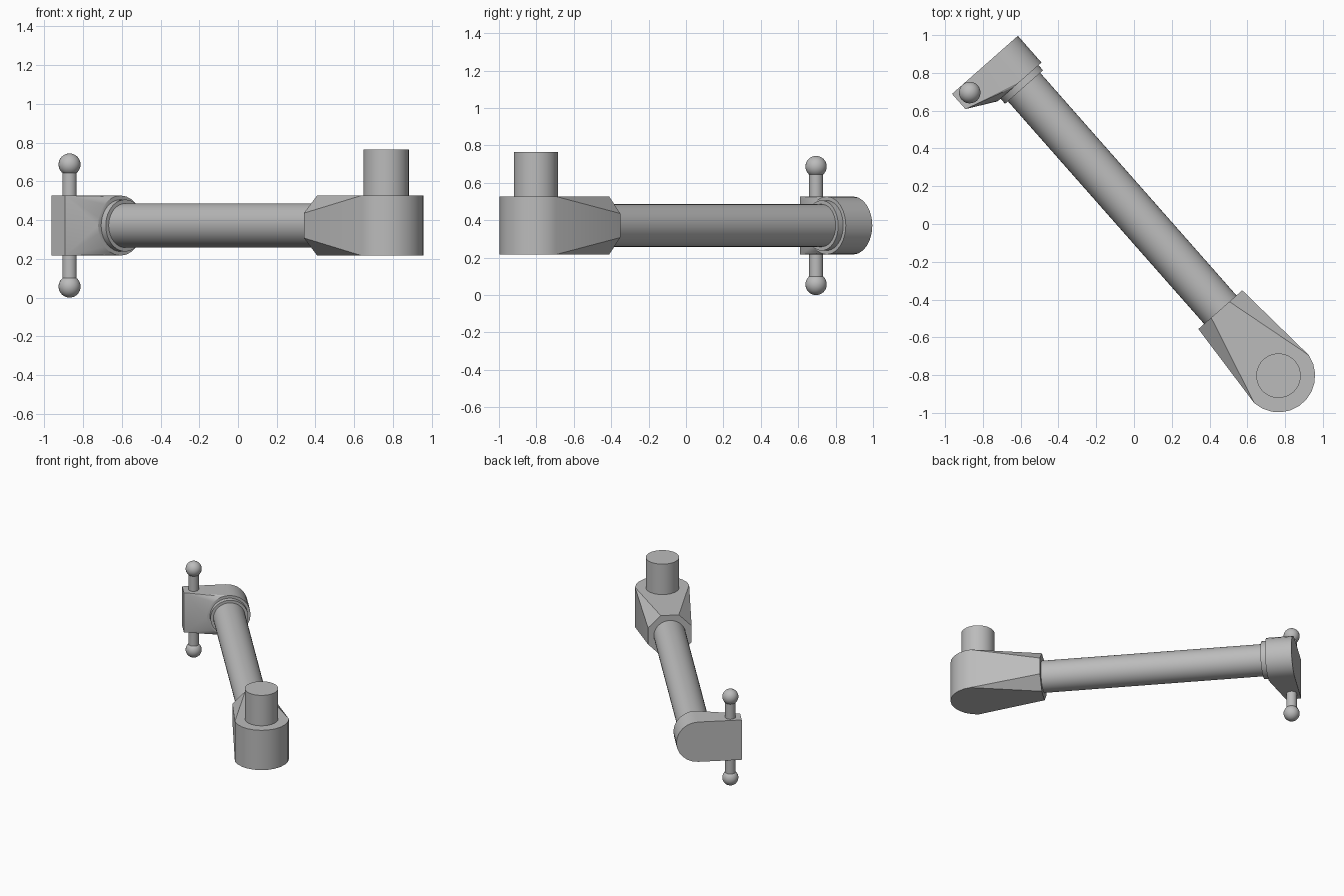
import bpy, bmesh, math
from mathutils import Matrix, Vector

cube = bpy.data.objects.get("Cube")
if cube:
    bpy.data.objects.remove(cube, do_unlink=True)

grey = bpy.data.materials.new("plain grey")
grey.use_nodes = True
COLOR = (0.5, 0.5, 0.5, 1)
grey.diffuse_color = COLOR
grey.node_tree.nodes["Principled BSDF"].inputs["Base Color"].default_value = COLOR

# Local frame: pivot at the origin, arm along +y, mid height at z = 0
FRAME = Matrix.Translation((0.765, -0.803, 0.372)) @ Matrix.Rotation(math.radians(41.4), 4, 'Z')
HALF = 0.155      # half height of both end blocks
BACK = 2.262      # far face of the small block
PIN = (-0.235, 2.205)


def finish(name, bm):
    mesh = bpy.data.meshes.new(name)
    bmesh.ops.recalc_face_normals(bm, faces=bm.faces)
    bm.to_mesh(mesh)
    bm.free()
    mesh.materials.append(grey)
    obj = bpy.data.objects.new(name, mesh)
    bpy.context.collection.objects.link(obj)
    obj.matrix_world = FRAME
    bpy.ops.object.select_all(action='DESELECT')
    obj.select_set(True)
    bpy.context.view_layer.objects.active = obj
    bpy.ops.object.shade_smooth_by_angle(angle=math.radians(25))


def hull(name, points):
    bm = bmesh.new()
    for p in points:
        bm.verts.new(p)
    result = bmesh.ops.convex_hull(bm, input=bm.verts)
    loose = [v for v in result["geom_interior"] if isinstance(v, bmesh.types.BMVert)]
    bmesh.ops.delete(bm, geom=loose, context='VERTS')
    bmesh.ops.dissolve_limit(bm, angle_limit=0.01, verts=bm.verts, edges=bm.edges)
    finish(name, bm)


def rod(name, start, end, radius, sides=32):
    a, b = Vector(start), Vector(end)
    turn = (b - a).to_track_quat('Z', 'Y').to_matrix().to_4x4()
    bm = bmesh.new()
    bmesh.ops.create_cone(bm, cap_ends=True, segments=sides, radius1=radius, radius2=radius,
                          depth=(b - a).length, matrix=Matrix.Translation((a + b) / 2) @ turn)
    finish(name, bm)


def ball(name, centre, radius):
    bm = bmesh.new()
    bmesh.ops.create_uvsphere(bm, u_segments=24, v_segments=16, radius=radius,
                              matrix=Matrix.Translation(centre))
    finish(name, bm)


def arc(radius, first, last, count):
    for i in range(count + 1):
        t = math.radians(first + (last - first) * i / count)
        yield radius * math.cos(t), radius * math.sin(t)


# Large block: rounded drum blending into an octagonal socket
drum = [(x, y, s * HALF) for x, y in arc(0.194, -187.5, 7.5, 13) if y < 0 for s in (-1, 1)]
drum += [(x, y, s * HALF) for x, y in arc(0.194, -172.5, -7.5, 11) for s in (-1, 1)]
socket = [(x, 0.466, z) for x, z in arc(HALF / math.cos(math.pi / 8), 22.5, 337.5, 7)]
hull("pivot_block", list(dict.fromkeys(drum)) + socket)
rod("pivot_post", (0, 0, 0.1), (0, 0, 0.392), 0.118)

# Long tube and its collar
rod("arm_tube", (0, 0.4, 0), (0, 2.1, 0), 0.114, 40)
rod("arm_collar", (0, 2.037, 0), (0, 2.1, 0), 0.134, 40)

# Small block: round boss tapering to a thinner flat tab
boss = [(x, 2.073, z) for x, z in arc(HALF, 0, 345, 23)]
back = [(x, BACK, z) for x, z in arc(HALF, -90, 90, 12)]
tab = [(-0.31, y, s * HALF) for y in (2.155, BACK) for s in (-1, 1)]
hull("clamp_block", boss + back + tab)

# Sliding handle with a ball on each end
rod("handle_rod", (*PIN, -0.31), (*PIN, 0.31), 0.037, 24)
for side, z in (("top", 0.315), ("bottom", -0.315)):
    ball("handle_ball_" + side, (*PIN, z), 0.057)
